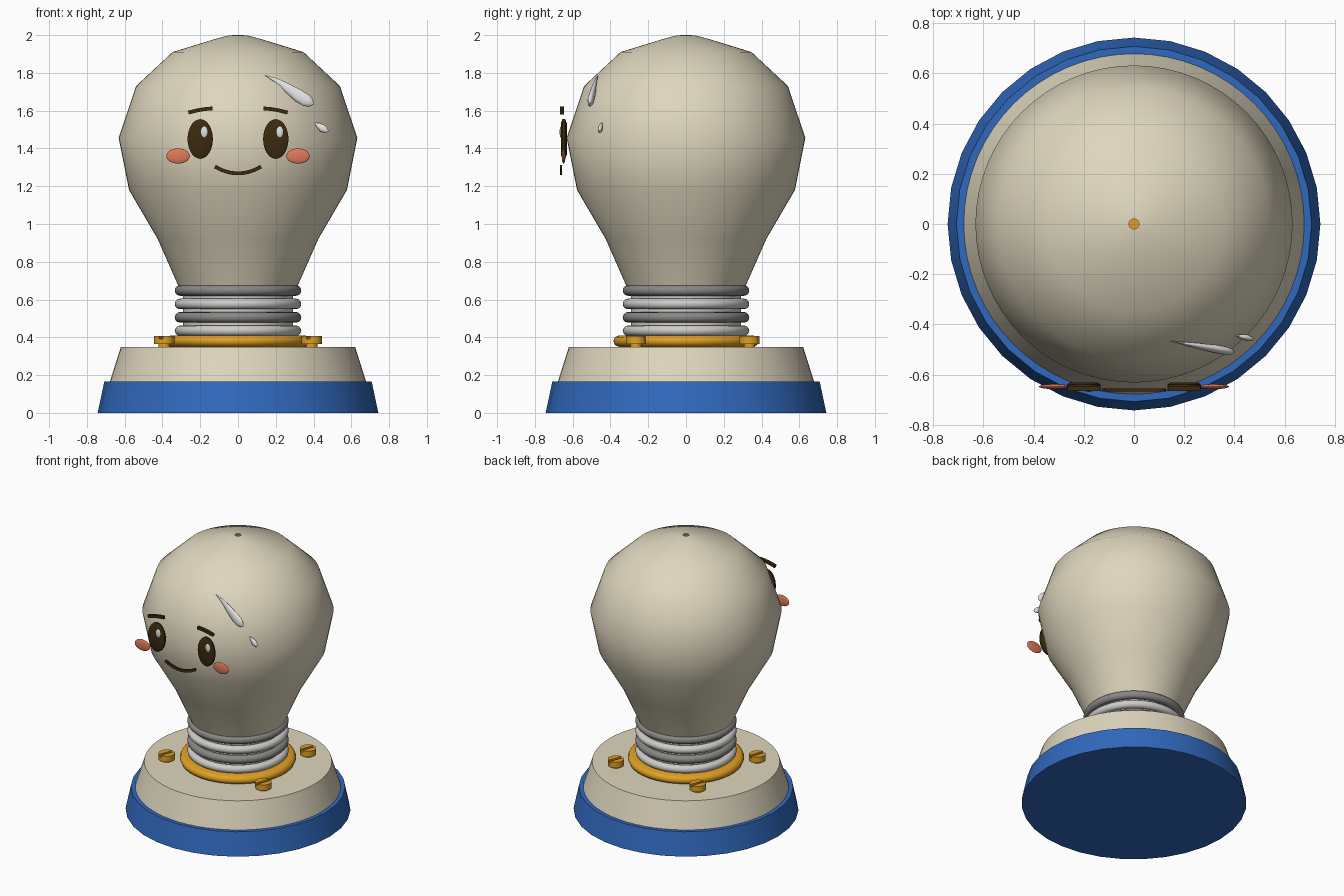
import bpy, bmesh
from math import pi, sin, cos, atan2, radians
from mathutils import Vector, Matrix

cube = bpy.data.objects.get("Cube")
if cube:
    bpy.data.objects.remove(cube, do_unlink=True)


def material(name, *rgb):
    m = bpy.data.materials.new(name)
    m.use_nodes = True
    m.diffuse_color = (*rgb, 1)
    m.node_tree.nodes["Principled BSDF"].inputs["Base Color"].default_value = (*rgb, 1)
    return m


CREAM = material("cream", .73, .67, .51)
BLUE = material("blue", .03, .14, .51)
GOLD = material("gold", .75, .35, .017)
LIGHT = material("light_grey", .62, .61, .59)
DARK = material("dark_grey", .25, .245, .24)
BROWN = material("dark_brown", .045, .023, .005)
PINK = material("coral_pink", .76, .19, .10)
WHITE = material("highlight_white", .76, .76, .77)


def finish(name, bm, mat, angle=35):
    bmesh.ops.remove_doubles(bm, verts=bm.verts, dist=0.0001)
    bmesh.ops.recalc_face_normals(bm, faces=bm.faces)
    mesh = bpy.data.meshes.new(name)
    bm.to_mesh(mesh)
    bm.free()
    mesh.materials.append(mat)
    obj = bpy.data.objects.new(name, mesh)
    bpy.context.collection.objects.link(obj)
    bpy.ops.object.select_all(action="DESELECT")
    obj.select_set(True)
    bpy.context.view_layer.objects.active = obj
    if angle:
        bpy.ops.object.shade_smooth_by_angle(angle=radians(angle))
    return obj


def lathe(name, profile, mat, sides=64, angle=35, matrix=None):
    """Turn an (r, z) profile around the z axis."""
    bm = bmesh.new()
    vs = [bm.verts.new((r, 0, z)) for r, z in profile]
    es = [bm.edges.new(pair) for pair in zip(vs, vs[1:])]
    bmesh.ops.spin(bm, geom=vs + es, cent=(0, 0, 0), axis=(0, 0, 1),
                   angle=2 * pi, steps=sides, use_duplicate=False)
    if matrix:
        bm.transform(matrix)
    return finish(name, bm, mat, angle)


def ellipsoid(name, centre, size, mat):
    bm = bmesh.new()
    bmesh.ops.create_uvsphere(bm, u_segments=24, v_segments=16, radius=1,
                              matrix=Matrix.LocRotScale(Vector(centre), None, Vector(size)))
    return finish(name, bm, mat, 60)


def stroke(name, path, flat, mat, sides):
    """Loft along (x, y, z, half_width) points; flat is the depth ratio."""
    bm = bmesh.new()
    rings = []
    for i, (x, y, z, w) in enumerate(path):
        a, b = path[max(i - 1, 0)], path[min(i + 1, len(path) - 1)]
        t = Vector((b[0] - a[0], 0, b[2] - a[2])).normalized()
        n = Vector((-t.z, 0, t.x))
        ring = []
        for k in range(sides):
            u = 2 * pi * (k + .5) / sides
            p = Vector((x, y, z)) + n * w * cos(u) + Vector((0, w * flat * sin(u), 0))
            ring.append(bm.verts.new(p))
        rings.append(ring)
    for r0, r1 in zip(rings, rings[1:]):
        for k in range(sides):
            j = (k + 1) % sides
            bm.faces.new((r0[k], r0[j], r1[j], r1[k]))
    bm.faces.new(rings[0])
    bm.faces.new(rings[-1])
    return finish(name, bm, mat, 50 if sides > 4 else 30)


def prism(bm, outline, z0, z1):
    low, top = [[bm.verts.new((x, y, z)) for x, y in outline] for z in (z0, z1)]
    bm.faces.new(low)
    bm.faces.new(top)
    for i in range(len(outline)):
        j = (i + 1) % len(outline)
        bm.faces.new((low[i], low[j], top[j], top[i]))


def arc(radius, start, end, steps=12):
    return [(radius * cos(start + (end - start) * i / steps),
             radius * sin(start + (end - start) * i / steps)) for i in range(steps + 1)]


# Stand
lathe("base_foot", [(0, 0), (.743, 0), (.708, .165), (0, .165)], BLUE, 32)
lathe("base_top", [(0, .16), (.68, .16), (.62, .35), (0, .35)], CREAM)

# Gold collar and threaded neck
lathe("collar", [(0, .35), (.355, .35), (.376, .359), (.385, .38),
                 (.376, .401), (.355, .41), (0, .41)], GOLD, angle=60)
lathe("neck", [(.292, .40), (.292, .68)], LIGHT)
for i in range(4):
    z = .435 + .071 * i
    lathe(f"thread_ring_{i + 1}", [(.307 + .028 * cos(a * pi / 6), z + .028 * sin(a * pi / 6))
                                   for a in range(13)], DARK if i % 2 else LIGHT, angle=60)

# Bulb with a tiny open vent at the crown
lathe("bulb", [(.315, .67), (.425, .92), (.577, 1.18), (.632, 1.455), (.54, 1.73),
               (.347, 1.91), (.12, 1.98), (.05, 1.998), (.02, 2)], CREAM, angle=80)

# Slotted screws
for i, (x, y) in enumerate([(.39, -.265), (.33, .336), (-.33, .336), (-.39, -.265)]):
    bm = bmesh.new()
    prism(bm, arc(.03, 0, 2 * pi * 15 / 16, 15), .34, .37)
    prism(bm, arc(.054, 0, 2 * pi * 23 / 24, 23), .365, .39)
    for side in (0, pi):
        prism(bm, arc(.054, side + .2, side + pi - .2), .39, .407)
    # Screw slots run diagonally
    bm.transform(Matrix.Translation((x, y, 0)) @ Matrix.Rotation(radians(70), 4, "Z"))
    finish(f"screw_{i + 1}", bm, GOLD)

# Face
for side, s in (("left", 1), ("right", -1)):
    eye = Matrix.LocRotScale(Vector((.2 * s, -.647, 1.45)),
                             Matrix.Rotation(pi / 2, 3, "X").to_quaternion(), None)
    eye = eye @ Matrix.Diagonal((.067, .105, 1, 1))
    lathe(f"eye_{side}", [(0, -.016), (.8, -.016), (1, -.007), (1, .007), (.8, .016), (0, .016)],
          BROWN, 32, matrix=eye)
    ellipsoid(f"eye_glint_{side}", (.2 * s + .021, -.662, 1.487), (.019, .007, .03), WHITE)
    ellipsoid(f"cheek_{side}", (.317 * s, -.648, 1.36), (.062, .01, .04), PINK)
    stroke(f"eyebrow_{side}", [(s * (.135 + .0425 * k), -.656, 1.612 - .002 * k - .0018 * k * k, .014)
                               for k in range(4)], 1, BROWN, 4)

smile = [(.122 * k / 6, -.662, 1.268 + .036 * (k / 6) ** 2, .014) for k in range(-6, 7)]
stroke("smile", smile, .6, BROWN, 4)

# Shine marks on the glass
stroke("shine_large", [(.143, -.466, 1.786, .001), (.20, -.476, 1.762, .012),
                       (.26, -.487, 1.722, .024), (.32, -.497, 1.68, .034),
                       (.36, -.504, 1.655, .034), (.385, -.508, 1.642, .024),
                       (.40, -.51, 1.636, .004)], .5, WHITE, 16)
stroke("shine_small", [(.405, -.445, 1.537, .001), (.425, -.449, 1.523, .014),
                       (.447, -.453, 1.507, .021), (.468, -.457, 1.495, .015),
                       (.478, -.459, 1.49, .003)], .6, WHITE, 12)
